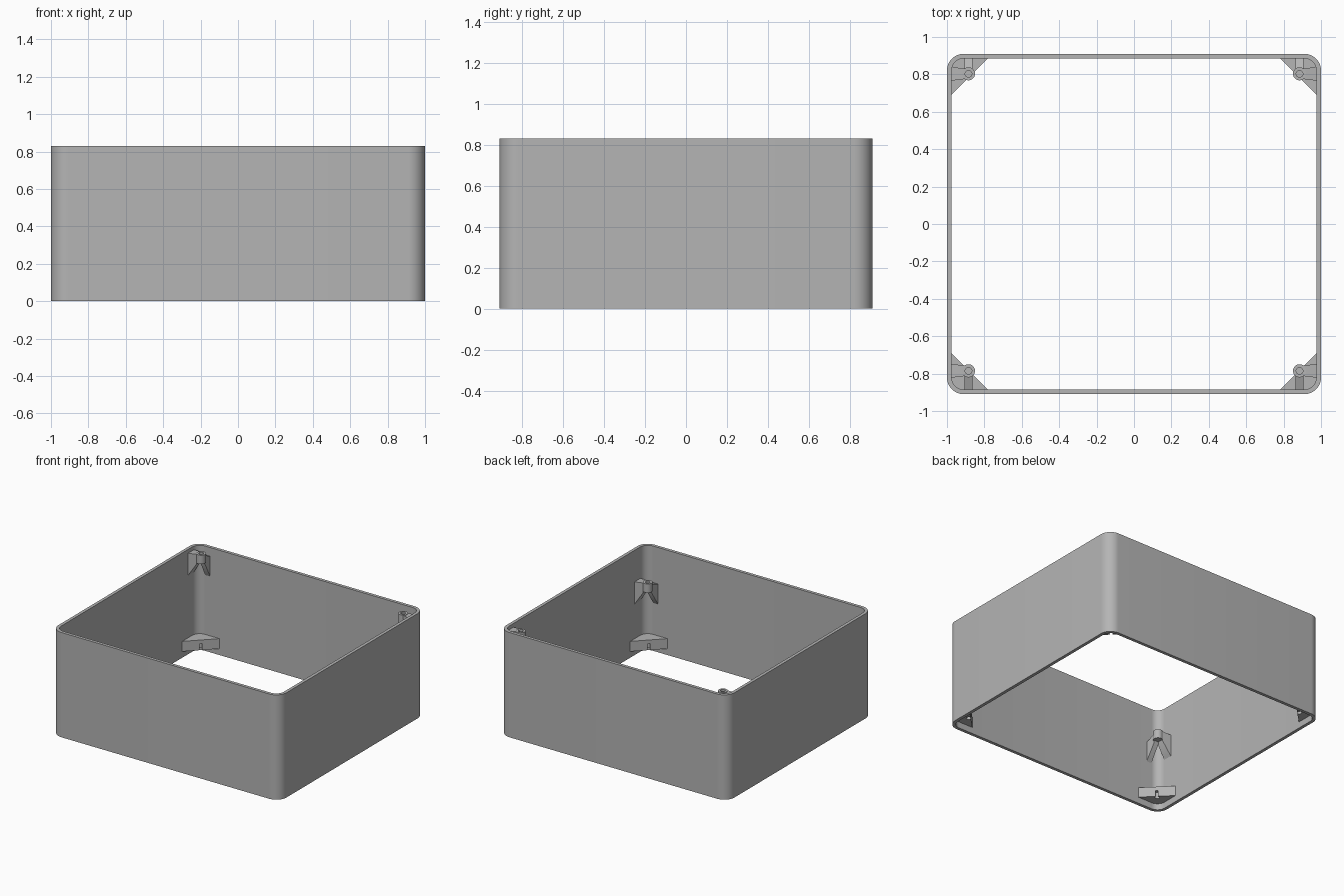
import bpy, bmesh, math

cube = bpy.data.objects.get("Cube")
if cube:
    bpy.data.objects.remove(cube, do_unlink=True)

HX, HY, HEIGHT, WALL, RADIUS = 1.0, 0.91, 0.83, 0.025, 0.09

grey = bpy.data.materials.new("plain_grey")
grey.use_nodes = True
colour = (0.46, 0.46, 0.46, 1)
grey.diffuse_color = colour
grey.node_tree.nodes["Principled BSDF"].inputs["Base Color"].default_value = colour


def finish(name, bm):
    bmesh.ops.recalc_face_normals(bm, faces=bm.faces)
    mesh = bpy.data.meshes.new(name)
    bm.to_mesh(mesh)
    bm.free()
    obj = bpy.data.objects.new(name, mesh)
    bpy.context.collection.objects.link(obj)
    mesh.materials.append(grey)
    return obj


def smooth(obj):
    bpy.ops.object.select_all(action='DESELECT')
    obj.select_set(True)
    bpy.context.view_layer.objects.active = obj
    bpy.ops.object.shade_smooth_by_angle(angle=math.radians(35))


def arc(cx, cy, r, start, steps=12):
    angles = [math.radians(start + 90 * i / steps) for i in range(steps + 1)]
    return [(cx + r * math.cos(a), cy + r * math.sin(a)) for a in angles]


def rounded_rect(hx, hy, r):
    points = []
    for i, (sx, sy) in enumerate([(1, 1), (-1, 1), (-1, -1), (1, -1)]):
        points += arc(sx * (hx - r), sy * (hy - r), r, 90 * i)
    return points


def hull(bm, points):
    verts = [bm.verts.new(p) for p in points]
    bmesh.ops.convex_hull(bm, input=verts)


# Rounded rectangular wall, open at top and bottom
bm = bmesh.new()
outer = rounded_rect(HX, HY, RADIUS)
inner = rounded_rect(HX - WALL, HY - WALL, RADIUS - WALL)
rings = [[bm.verts.new((x, y, z)) for x, y in loop]
         for loop, z in [(outer, 0), (outer, HEIGHT), (inner, HEIGHT), (inner, 0)]]
count = len(outer)
for k in range(4):
    a, b = rings[k], rings[(k + 1) % 4]
    for i in range(count):
        j = (i + 1) % count
        bm.faces.new((a[i], a[j], b[j], b[i]))
smooth(finish("wall", bm))


# Triangular foot gusset with a blind screw hole underneath
def foot_gusset(name, sx, sy):
    ix, iy, r = HX - WALL + 0.003, HY - WALL + 0.003, RADIUS - WALL
    outline = [(ix, 0.69)] + arc(ix - r, iy - r, r, 0) + [(0.78, iy)]
    bm = bmesh.new()
    face = bm.faces.new([bm.verts.new((sx * x, sy * y, 0.05)) for x, y in outline])
    moved = bmesh.ops.extrude_face_region(bm, geom=[face])["geom"]
    bmesh.ops.translate(bm, vec=(0, 0, 0.08),
                        verts=[v for v in moved if isinstance(v, bmesh.types.BMVert)])
    gusset = finish(name, bm)
    bpy.ops.mesh.primitive_cylinder_add(vertices=24, radius=0.018, depth=0.1,
                                        location=(sx * 0.89, sy * 0.80, 0.05))
    cutter = bpy.context.object
    cutter.hide_render = True
    cutter.data.materials.append(grey)
    bpy.ops.object.select_all(action='DESELECT')
    bpy.context.view_layer.objects.active = gusset
    mod = gusset.modifiers.new("hole", 'BOOLEAN')
    mod.object, mod.operation, mod.solver = cutter, 'DIFFERENCE', 'EXACT'
    bpy.ops.object.modifier_apply(modifier=mod.name)
    bpy.data.objects.remove(cutter, do_unlink=True)
    smooth(gusset)


# Screw boss carried by two tapered arms that slope down to the walls
def screw_bracket(name, sx, sy, cy, top):
    cx = 0.885
    bm = bmesh.new()
    profile = [(0, -0.07), (0.035, -0.07), (0.035, 0), (0.018, 0), (0.018, -0.05), (0, -0.05)]
    verts = [bm.verts.new((r, 0, z)) for r, z in profile]
    edges = [bm.edges.new(pair) for pair in zip(verts, verts[1:])]
    bmesh.ops.spin(bm, geom=verts + edges, axis=(0, 0, 1), cent=(0, 0, 0),
                   angle=math.tau, steps=24)
    bmesh.ops.remove_doubles(bm, verts=bm.verts, dist=0.0005)

    def arm(reach, along_x, near, far):
        points = []
        for d, (w, high, low) in ((0.02, near), (reach, far)):
            for side in (-w, w):
                for z in (high, low):
                    points.append((d, side, z) if along_x else (side, d, z))
        hull(bm, points)

    arm(HX - WALL + 0.003 - cx, True, (0.028, -0.003, -0.08), (0.037, -0.01, -0.19))
    arm(HY - WALL + 0.003 - cy, False, (0.02, -0.02, -0.09), (0.022, -0.05, -0.215))
    for v in bm.verts:
        x, y, z = v.co
        v.co = (sx * (cx + x), sy * (cy + y), top + z)
    smooth(finish(name, bm))


for sx, side in ((1, "left"), (-1, "right")):
    for sy, end in ((1, "back"), (-1, "front")):
        foot_gusset(f"{end}_{side}_foot_gusset", sx, sy)
        cy, top = (0.803, 0.81) if sy > 0 else (0.785, 0.59)
        screw_bracket(f"{end}_{side}_screw_bracket", sx, sy, cy, top)
